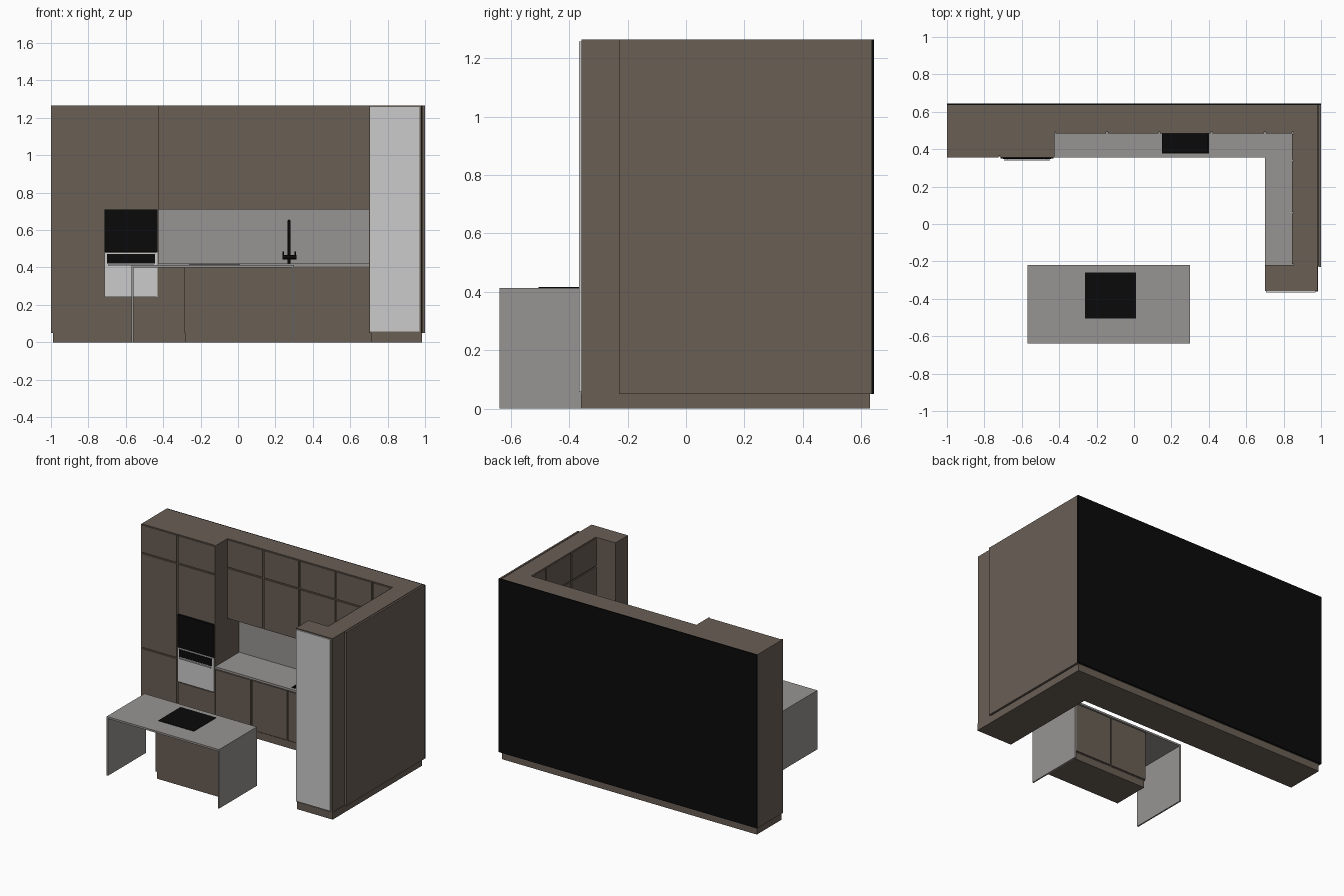
import bpy, math

if "Cube" in bpy.data.objects:
    bpy.data.objects.remove(bpy.data.objects["Cube"])


def material(name, rgb):
    m = bpy.data.materials.new(name)
    m.diffuse_color = (*rgb, 1)
    m.use_nodes = True
    m.node_tree.nodes["Principled BSDF"].inputs["Base Color"].default_value = m.diffuse_color
    return m


BROWN = material("brown_laminate", (0.144, 0.114, 0.091))
STONE = material("grey_stone", (0.310, 0.300, 0.290))
WHITE = material("pale_grey", (0.597, 0.597, 0.597))
BLACK = material("black", (0.003, 0.003, 0.003))


def box(name, x, y, z, mat):
    """Axis aligned box from three (min, max) ranges."""
    verts = [(a, b, c) for a in x for b in y for c in z]
    faces = [(0, 1, 3, 2), (4, 6, 7, 5), (0, 4, 5, 1),
             (2, 3, 7, 6), (0, 2, 6, 4), (1, 5, 7, 3)]
    me = bpy.data.meshes.new(name)
    me.from_pydata(verts, [], faces)
    me.materials.append(mat)
    ob = bpy.data.objects.new(name, me)
    bpy.context.collection.objects.link(ob)
    return ob


def doors(name, edges, z, depth, facing_x=False, gap=0.005):
    """Row of door plates between neighbouring edges."""
    for i, (a, b) in enumerate(zip(edges, edges[1:])):
        along, zz = (a + gap, b - gap), (z[0] + gap, z[1] - gap)
        x, y = (depth, along) if facing_x else (along, depth)
        box(f"{name}_{i + 1}", x, y, zz, BROWN)


def tube(name, pts, r):
    cu = bpy.data.curves.new(name, 'CURVE')
    cu.dimensions = '3D'
    cu.bevel_depth = r
    cu.bevel_resolution = 2
    cu.use_fill_caps = True
    sp = cu.splines.new('POLY')
    sp.points.add(len(pts) - 1)
    for p, co in zip(sp.points, pts):
        p.co = (*co, 1)
    cu.materials.append(BLACK)
    ob = bpy.data.objects.new(name, cu)
    bpy.context.collection.objects.link(ob)


def cut(target, cutter):
    mod = target.modifiers.new("sink_opening", 'BOOLEAN')
    mod.operation = 'DIFFERENCE'
    mod.solver = 'EXACT'
    mod.object = cutter


TOP, SPLIT, LOW = 1.265, 1.065, 0.05
FRONT, BACK = 0.355, 0.635

# Plinths and back panels
box("back_plinth", (-0.99, 0.985), (0.36, 0.63), (0, LOW), BROWN)
box("wing_plinth", (0.71, 0.985), (-0.36, 0.36), (0, LOW), BROWN)
box("back_panel", (-1, 1), (BACK, 0.643), (LOW, TOP), BLACK)
box("wing_backing", (0.982, 0.987), (-0.225, BACK), (LOW, TOP - 0.005), BLACK)
box("wing_side_panel", (0.987, 1.0), (-0.23, BACK), (LOW, TOP), BROWN)

# Tall units on the left
box("tall_carcass", (-1, -0.43), (FRONT + 0.008, BACK), (LOW, TOP), BROWN)
box("tall_left_side", (-1, -0.99), (FRONT, FRONT + 0.01), (LOW, TOP), BROWN)
box("tall_right_side", (-0.436, -0.426), (FRONT, BACK), (LOW, TOP), BROWN)
plate = (FRONT, FRONT + 0.008)
for n, z in enumerate([(LOW, 0.4), (0.4, SPLIT), (SPLIT, TOP)]):
    doors(f"larder_door_{n}", [-0.995, -0.72], z, plate)
for n, z in enumerate([(LOW, 0.24), (0.71, SPLIT), (SPLIT, TOP)]):
    doors(f"oven_column_door_{n}", [-0.72, -0.43], z, plate)

# Built-in ovens
box("upper_oven", (-0.713, -0.43), (0.350, 0.37), (0.482, 0.71), BLACK)
box("lower_oven", (-0.713, -0.43), (0.350, 0.37), (0.242, 0.480), WHITE)
box("oven_control_strip", (-0.70, -0.445), (0.347, 0.351), (0.42, 0.472), BLACK)
box("oven_handle", (-0.695, -0.45), (0.340, 0.345), (0.408, 0.416), WHITE)
for x in (-0.68, -0.47):
    box("oven_handle_post", (x, x + 0.006), (0.344, 0.352), (0.409, 0.415), WHITE)

# Base units
back_base = box("back_base_carcass", (-0.43, 0.982), (FRONT + 0.008, BACK), (LOW, 0.405), BROWN)
box("wing_base_carcass", (0.708, 0.982), (-0.22, FRONT + 0.008), (LOW, 0.405), BROWN)
doors("back_base_door", [-0.426, -0.145, 0.135, 0.415, 0.70], (LOW, 0.405), plate)
doors("wing_base_door", [-0.22, 0.06, 0.34], (LOW, 0.405), (0.70, 0.708), True)

# Worktops and splashbacks
back_top = box("back_worktop", (-0.426, 0.982), (FRONT, BACK), (0.405, 0.42), STONE)
box("wing_worktop", (0.70, 0.982), (-0.22, FRONT), (0.405, 0.42), STONE)
box("back_splashback", (-0.426, 0.982), (0.622, BACK), (0.42, 0.71), STONE)
box("wing_splashback", (0.97, 0.982), (-0.22, 0.622), (0.42, 0.71), STONE)

# Wall cupboards
box("back_wall_cupboard", (-0.426, 0.982), (0.493, BACK), (0.71, TOP), BROWN)
box("wing_wall_cupboard", (0.853, 0.982), (-0.22, 0.493), (0.71, TOP), BROWN)
for n, z in enumerate([(0.705, SPLIT), (SPLIT, TOP)]):
    doors(f"back_wall_door_{n}", [-0.426, -0.145, 0.135, 0.415, 0.70, 0.85],
          z, (0.485, 0.493))
    doors(f"wing_wall_door_{n}", [-0.22, 0.06, 0.34, 0.485],
          z, (0.845, 0.853), True)

# Tall end unit with pale door
box("end_unit", (0.70, 0.982), (-0.358, -0.22), (LOW, TOP), BROWN)
box("end_unit_door", (0.706, 0.970), (-0.366, -0.358), (0.057, 1.258), WHITE)

# Sink basin: opening cut through worktop and carcass, lined in black
cutter = box("sink_cutter", (0.15, 0.40), (0.378, 0.56), (0.33, 0.5), BLACK)
cutter.hide_render = True
cutter.hide_viewport = True
cut(back_top, cutter)
cut(back_base, cutter)
box("sink_bottom", (0.15, 0.40), (0.378, 0.56), (0.33, 0.336), BLACK)
for x in (0.15, 0.394):
    box("sink_side", (x, x + 0.006), (0.378, 0.56), (0.336, 0.422), BLACK)
for y in (0.378, 0.554):
    box("sink_end", (0.156, 0.394), (y, y + 0.006), (0.336, 0.422), BLACK)

# Tap with arched spout and two handles
arch = [(0.273, 0.55 + 0.04 * math.cos(a), 0.608 + 0.04 * math.sin(a))
        for a in (math.pi * i / 10 for i in range(11))]
tube("tap_spout", [(0.273, 0.59, 0.42)] + arch + [(0.273, 0.51, 0.57)], 0.008)
tube("tap_bridge", [(0.238, 0.59, 0.455), (0.312, 0.59, 0.455)], 0.011)
for x in (0.243, 0.307):
    tube("tap_handle", [(x, 0.59, 0.445), (x, 0.59, 0.485)], 0.004)

# Island
box("island_top", (-0.57, 0.30), (-0.638, -0.22), (0.40, 0.413), STONE)
for x in (-0.57, 0.29):
    box("island_end_panel", (x, x + 0.01), (-0.638, -0.22), (0, 0.40), STONE)
box("island_plinth", (-0.28, 0.29), (-0.495, -0.235), (0, LOW), BROWN)
box("island_carcass", (-0.287, 0.29), (-0.50, -0.233), (LOW, 0.40), BROWN)
doors("island_door", [-0.29, 0.0, 0.29], (LOW, 0.40), (-0.233, -0.225))
box("cooktop", (-0.263, 0.012), (-0.505, -0.26), (0.413, 0.417), BLACK)
